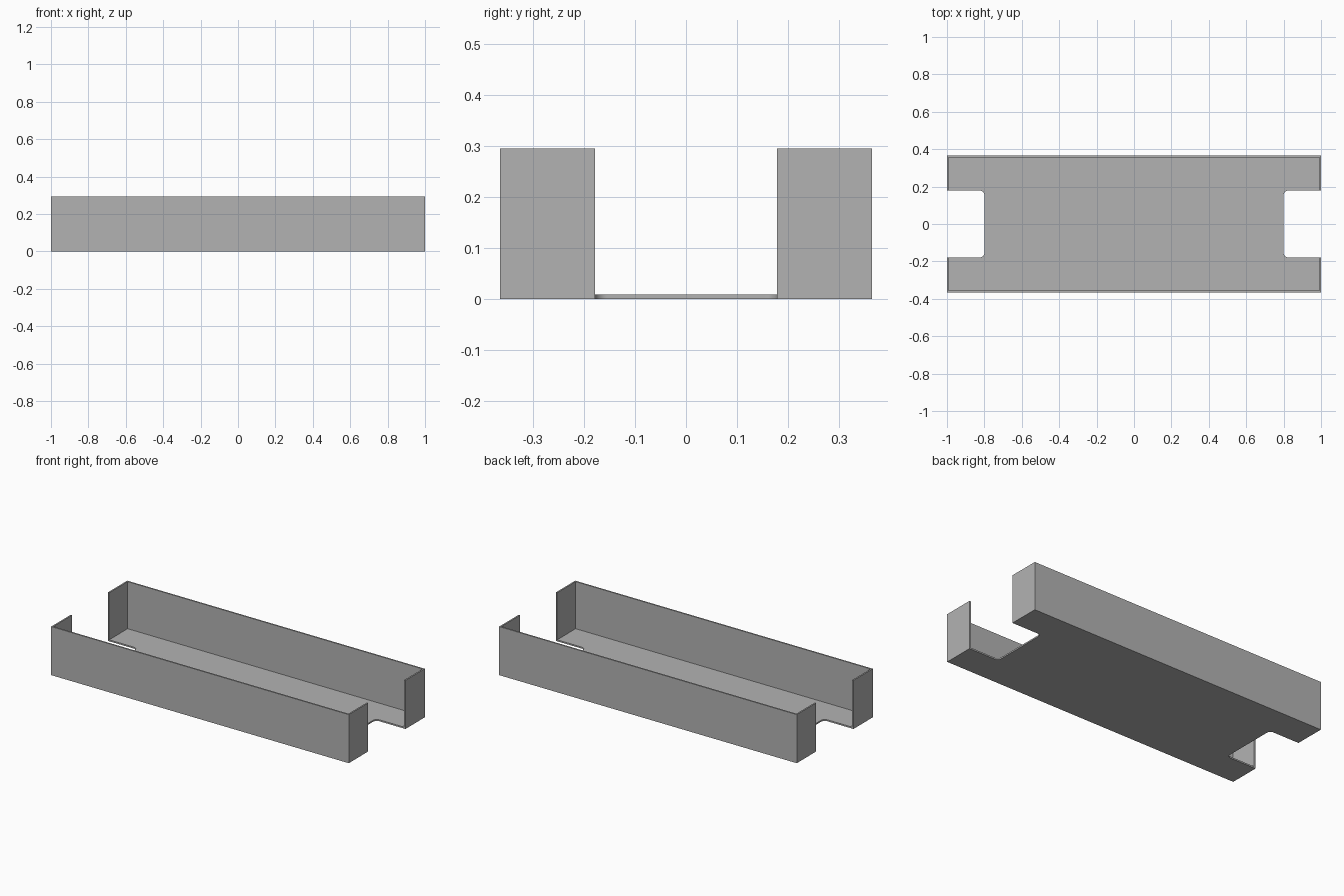
import bpy
import bmesh
from math import sin, cos, pi

cube = bpy.data.objects.get("Cube")
if cube:
    bpy.data.objects.remove(cube, do_unlink=True)

LENGTH_X, DEPTH_Y, HEIGHT = 1.0, 0.365, 0.295   # half length, half depth, full height
NOTCH_X, NOTCH_Y, RADIUS = 0.8, 0.179, 0.025    # end cut-outs
SHEET = 0.009

grey = bpy.data.materials.new("plain_grey")
grey.use_nodes = True
colour = (0.45, 0.45, 0.45, 1)
grey.diffuse_color = colour
grey.node_tree.nodes["Principled BSDF"].inputs["Base Color"].default_value = colour


def extrude_outline(name, outline, bottom, top):
    """Solid made by raising a plan outline from bottom to top."""
    bm = bmesh.new()
    face = bm.faces.new([bm.verts.new((x, y, bottom)) for x, y in outline])
    raised = bmesh.ops.extrude_face_region(bm, geom=[face])
    verts = [v for v in raised["geom"] if isinstance(v, bmesh.types.BMVert)]
    bmesh.ops.translate(bm, verts=verts, vec=(0, 0, top - bottom))
    bmesh.ops.recalc_face_normals(bm, faces=bm.faces)
    mesh = bpy.data.meshes.new(name)
    bm.to_mesh(mesh)
    bm.free()
    mesh.materials.append(grey)
    obj = bpy.data.objects.new(name, mesh)
    bpy.context.collection.objects.link(obj)
    return obj


# Floor: one quarter of the outline, mirrored round, with rounded notch corners
quarter = []
for i in range(9):
    a = pi / 2 * i / 8
    quarter.append((NOTCH_X + RADIUS * (1 - cos(a)),
                    NOTCH_Y - RADIUS * (1 - sin(a))))
quarter += [(LENGTH_X, NOTCH_Y), (LENGTH_X, DEPTH_Y)]
right_half = [(x, -y) for x, y in reversed(quarter)] + quarter
outline = right_half + [(-x, -y) for x, y in right_half]
floor = extrude_outline("floor", outline, 0, SHEET)

# Long walls with a short return at each end
for name, side in (("front_wall", -1), ("back_wall", 1)):
    half = [(LENGTH_X, DEPTH_Y), (LENGTH_X, NOTCH_Y),
            (LENGTH_X - SHEET, NOTCH_Y), (LENGTH_X - SHEET, DEPTH_Y - SHEET)]
    plan = half + [(-x, y) for x, y in reversed(half)]
    wall = extrude_outline(name, [(x, y * side) for x, y in plan], 0, HEIGHT)

# Flat panels stay crisp; only the notch corners shade smoothly
bpy.ops.object.select_all(action="DESELECT")
floor.select_set(True)
bpy.context.view_layer.objects.active = floor
bpy.ops.object.shade_smooth_by_angle()
